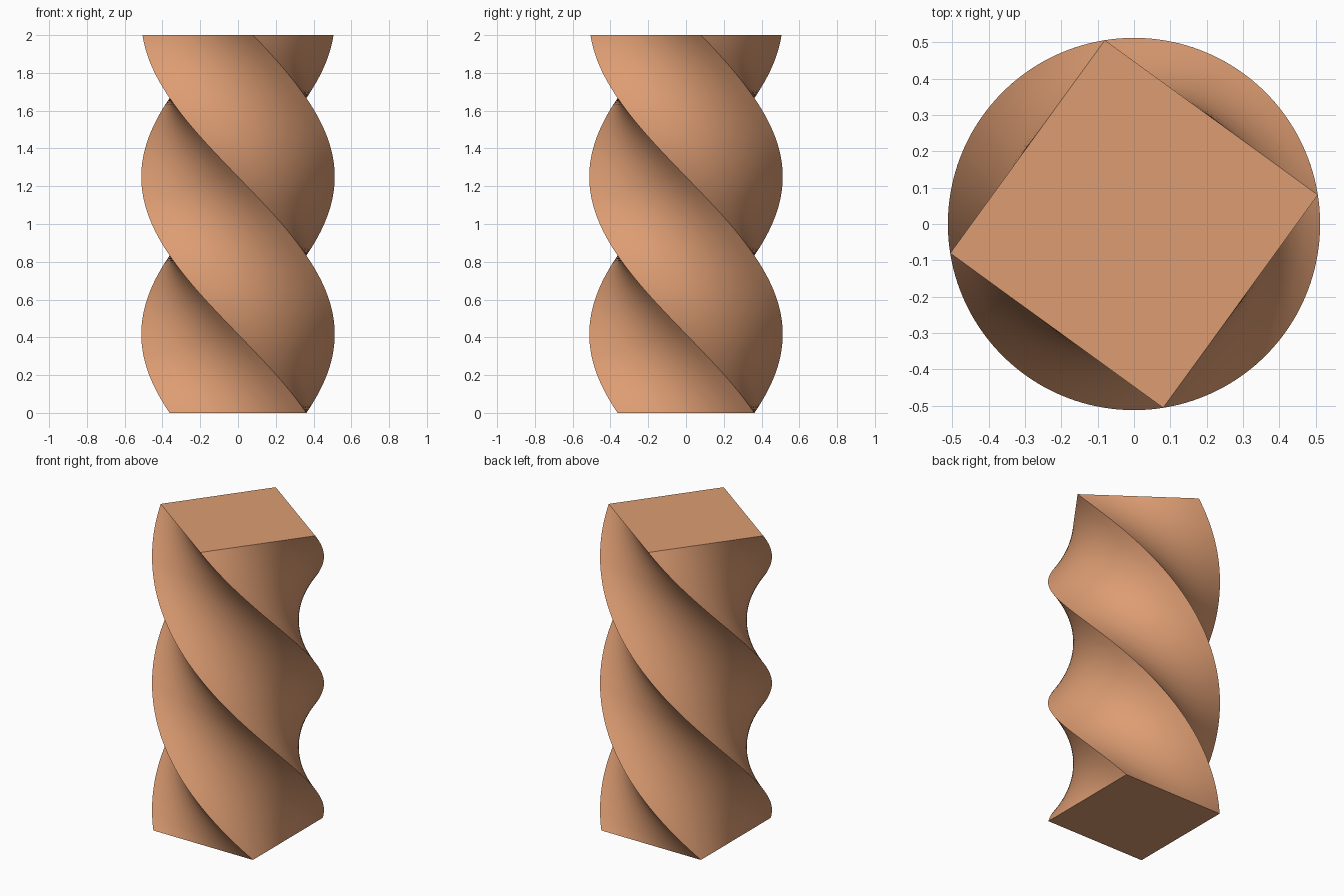
import bpy, bmesh, math

if "Cube" in bpy.data.objects:
    bpy.data.objects.remove(bpy.data.objects["Cube"])

HALF = 0.362                      # half side of the square section
HEIGHT = 2.0
TWIST = math.radians(-216)        # total turn, clockwise seen from above
LAYERS, CUTS = 160, 12            # steps up the column, cuts per side

# Terracotta colour
clay = bpy.data.materials.new("warm clay")
clay.diffuse_color = (0.72, 0.335, 0.17, 1.0)
clay.use_nodes = True
clay.node_tree.nodes["Principled BSDF"].inputs["Base Color"].default_value = clay.diffuse_color


def section():
    """Square outline, counter-clockwise, with each side subdivided."""
    pts = []
    for k in range(4):
        c, s = round(math.cos(k * math.pi / 2)), round(math.sin(k * math.pi / 2))
        for i in range(CUTS):
            x, y = HALF, HALF * (2 * i / CUTS - 1)
            pts.append((x * c - y * s, x * s + y * c))
    return pts


# Twisted square column: stacked, turned copies of the section
bm = bmesh.new()
outline = section()
rings = []
for j in range(LAYERS + 1):
    t = j / LAYERS
    c, s = math.cos(TWIST * t), math.sin(TWIST * t)
    rings.append([bm.verts.new((x * c - y * s, x * s + y * c, HEIGHT * t))
                  for x, y in outline])
n = len(outline)
for low, high in zip(rings, rings[1:]):
    for i in range(n):
        k = (i + 1) % n
        bm.faces.new((low[i], low[k], high[k], high[i]))

# Flat end caps
bm.faces.new(rings[-1])
bm.faces.new(rings[0][::-1])

mesh = bpy.data.meshes.new("twisted_column")
bm.to_mesh(mesh)
bm.free()
mesh.materials.append(clay)
column = bpy.data.objects.new("twisted_column", mesh)
bpy.context.collection.objects.link(column)

# Smooth sides, crisp spiral edges and cap rims
bpy.context.view_layer.objects.active = column
column.select_set(True)
bpy.ops.object.shade_smooth_by_angle(angle=math.radians(35))
